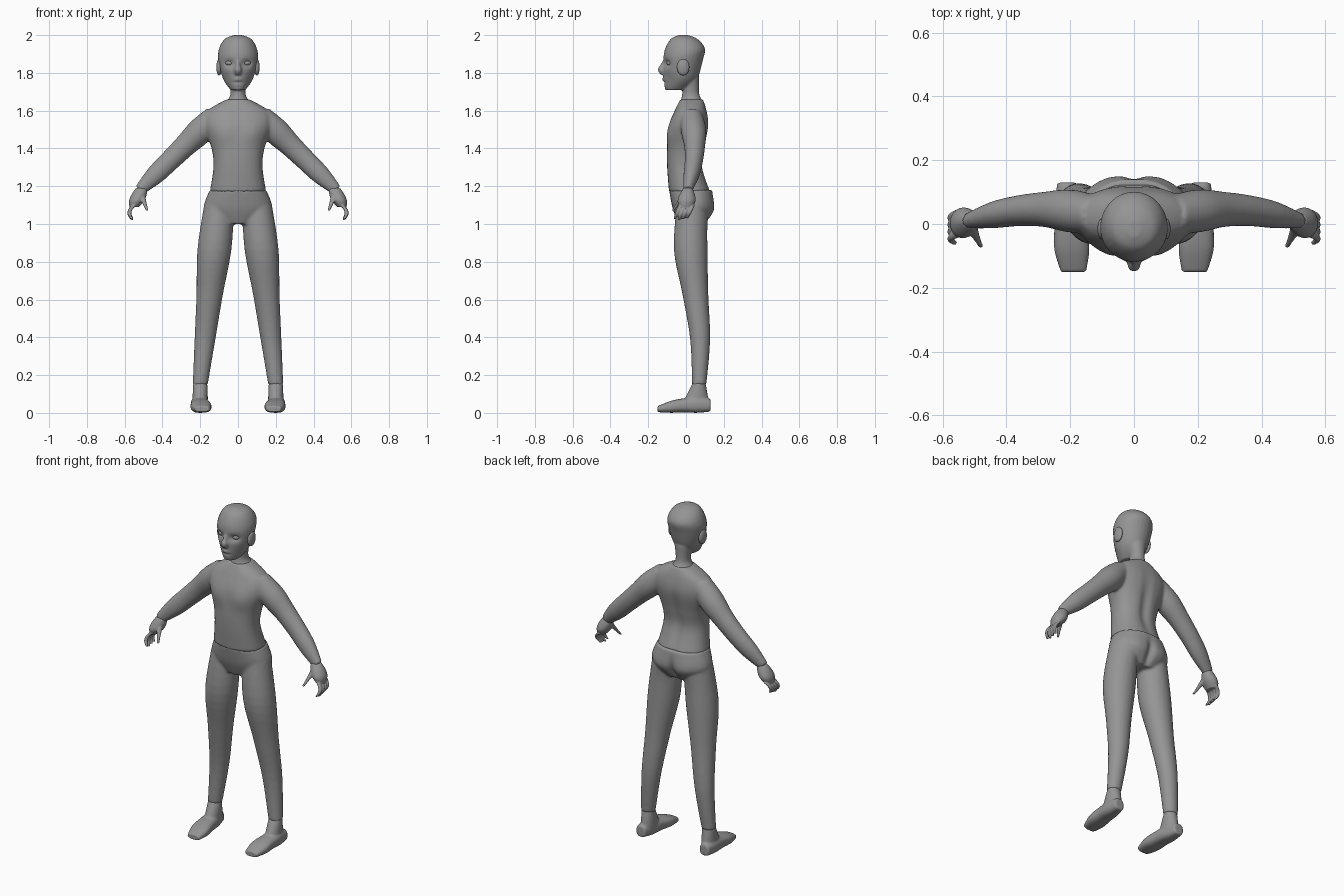
import bpy, bmesh, math
from mathutils import Vector, Matrix

cube = bpy.data.objects.get("Cube")
if cube:
    bpy.data.objects.remove(cube, do_unlink=True)

COLOUR = (0.3, 0.3, 0.3, 1)
grey = bpy.data.materials.new("plain_grey")
grey.use_nodes = True
grey.diffuse_color = COLOUR
grey.node_tree.nodes["Principled BSDF"].inputs["Base Color"].default_value = COLOUR

X, Y, Z = Vector((1, 0, 0)), Vector((0, 1, 0)), Vector((0, 0, 1))
SIDES = {"left": 1, "right": -1}


def blend(rows, steps=5):
    """Smoothly interpolate rows of numbers with a Hermite spline."""
    rows = [Vector(row) for row in rows]
    last = len(rows) - 1
    slopes = [(rows[min(i + 1, last)] - rows[max(i - 1, 0)]) / 2 for i in range(last + 1)]
    result = []
    for i in range(last):
        start, end = rows[i], rows[i + 1]
        for step in range(steps):
            t = step / steps
            ease = t * t * (3 - 2 * t)
            result.append(start.lerp(end, ease) + slopes[i] * (t * (1 - t) ** 2)
                          - slopes[i + 1] * (t * t * (1 - t)))
    return result + [rows[last]]


def loft(bm, rows, u=X, v=Y, side=1, power=2.0, sides=28):
    """Closed tube; each row is a centre and the radii along u and v."""
    rings = []
    for row in blend(rows):
        centre, ru, rv = Vector(row[:3]), row[3], row[4]
        ring = []
        for k in range(sides):
            angle = math.tau * k / sides
            c, s = math.cos(angle), math.sin(angle)
            point = centre + u * math.copysign(abs(c) ** (2 / power), c) * ru
            point += v * math.copysign(abs(s) ** (2 / power), s) * rv
            point.x *= side
            ring.append(bm.verts.new(point))
        rings.append(ring)
    faces = [bm.faces.new(rings[0]), bm.faces.new(rings[-1])]
    for low, high in zip(rings, rings[1:]):
        for k in range(sides):
            faces.append(bm.faces.new((low[k - 1], low[k], high[k], high[k - 1])))
    bmesh.ops.recalc_face_normals(bm, faces=faces)


def upright(bm, rows, power=2.0):
    """Central body loft from rows of height, half width, front and back."""
    loft(bm, [(0, (front + back) / 2, height, half, (back - front) / 2)
              for height, half, front, back in rows], power=power)


def limb(bm, start, end, radii, flat=(1, 1), bow=Vector(), turns=1, **shape):
    """Bowed tube with evenly spaced radii; flat scales its depth from start to end."""
    start, end = Vector(start), Vector(end)
    rows = []
    for i, radius in enumerate(radii):
        t = i / (len(radii) - 1)
        centre = start.lerp(end, t) + bow * math.sin(math.pi * turns * t)
        depth = radius * (flat[0] + (flat[1] - flat[0]) * t)
        rows.append((*centre, radius, depth))
    loft(bm, rows, **shape)


def ball(bm, centre, radii):
    matrix = Matrix.Translation(centre) @ Matrix.Diagonal((*radii, 1))
    bmesh.ops.create_uvsphere(bm, u_segments=24, v_segments=16, radius=1, matrix=matrix)


def finish(name, bm, voxel, smooth=4):
    """Merge the overlapping volumes into one soft skin and shade it."""
    mesh = bpy.data.meshes.new(name)
    bm.to_mesh(mesh)
    bm.free()
    part = bpy.data.objects.new(name, mesh)
    bpy.context.collection.objects.link(part)
    merge = part.modifiers.new("merge", 'REMESH')
    merge.mode, merge.voxel_size = 'VOXEL', voxel
    soften = part.modifiers.new("soften", 'SMOOTH')
    soften.iterations = smooth
    depsgraph = bpy.context.evaluated_depsgraph_get()
    part.data = bpy.data.meshes.new_from_object(part.evaluated_get(depsgraph))
    part.modifiers.clear()
    part.data.materials.clear()
    part.data.materials.append(grey)
    bpy.ops.object.select_all(action='DESELECT')
    part.select_set(True)
    bpy.context.view_layer.objects.active = part
    bpy.ops.object.shade_smooth_by_angle(angle=math.radians(50))
    return part


def press(part, centre, size, push):
    """Push a soft dent or bump into both sides of a part along y."""
    for vert in part.data.vertices:
        x, y, z = vert.co
        offset = Vector((abs(x), y, z)) - Vector(centre)
        distance = sum((d / s) ** 2 for d, s in zip(offset, size))
        vert.co.y += push * math.exp(-distance)


# Shirt: torso with both sleeves
bm = bmesh.new()
upright(bm, [(1.17, .15, -.09, .13), (1.3, .13, -.1, .09), (1.4, .14, -.1, .1),
             (1.52, .18, -.09, .12), (1.6, .16, -.06, .11), (1.66, .06, -.03, .09)], power=2.3)
for side in SIDES.values():
    limb(bm, (.12, .03, 1.57), (.52, .01, 1.18), (.06, .07, .06, .055, .05, .03),
         flat=(1, .8), bow=Y * .025, u=(X + Z).normalized(), side=side)
shirt = finish("shirt", bm, .008)
press(shirt, (.08, -.1, 1.48), (.06, .06, .06), -.01)
press(shirt, (0, .1, 1.36), (.03, .06, .16), -.014)

# Trousers: pelvis with both legs
bm = bmesh.new()
upright(bm, [(1.18, .15, -.09, .14), (1.08, .18, -.07, .145), (1, .1, -.04, .1)], power=2.2)
for side in SIDES.values():
    limb(bm, (.1, .03, 1.1), (.2, .07, .15), (.08, .09, .07, .055, .04),
         flat=(1, .95), bow=Y * -.015, turns=2, side=side)
trousers = finish("trousers", bm, .008)
press(trousers, (.08, .14, 1.06), (.06, .06, .07), .01)
press(trousers, (0, .14, 1.05), (.02, .06, .07), -.02)

# Head with neck and nose, then sockets, cheeks and mouth
bm = bmesh.new()
upright(bm, [(1.65, .06, -.03, .09), (1.69, .04, -.02, .07), (1.78, .05, -.02, .07)])
upright(bm, [(1.71, .04, -.11, 0), (1.77, .08, -.12, .06), (1.87, .105, -.12, .09),
             (1.93, .1, -.11, .1), (1.98, .07, -.08, .06), (2, .02, -.04, .01)])
limb(bm, (0, -.11, 1.87), (0, -.12, 1.79), (.01, .01, .02, .015), bow=Y * -.015)
head = finish("head", bm, .006, 3)
press(head, (.045, -.1, 1.85), (.03, .04, .02), .017)
press(head, (.06, -.08, 1.76), (.03, .05, .04), .008)
press(head, (0, -.12, 1.765), (.02, .03, .01), -.006)
press(head, (0, -.12, 1.75), (.03, .03, .006), .005)

for name, side in SIDES.items():
    # Eye and ear
    bm = bmesh.new()
    ball(bm, (side * .044, -.085, 1.852), (.023, .018, .014))
    finish(name + "_eye", bm, .003, 1)
    bm = bmesh.new()
    ball(bm, (side * .1, -.015, 1.83), (.015, .034, .045))
    finish(name + "_ear", bm, .005, 2)

    # Hand: palm, four curled fingers and thumb
    bm = bmesh.new()
    limb(bm, (.51, .01, 1.19), (.55, 0, 1.09), (.03, .04, .04, .025), flat=(.8, 1.4), side=side)
    for finger in range(4):
        y = .022 * finger - .03
        tip = 1.02 + .005 * abs(finger - 1)
        limb(bm, (.55, y, 1.1), (.56, y - .03, tip), (.012, .011, .01, .007),
             bow=X * .02, side=side, sides=12)
    limb(bm, (.51, -.01, 1.15), (.48, -.07, 1.07), (.02, .014, .01, .007), side=side, sides=12)
    finish(name + "_hand", bm, .004, 2)

    # Foot: ankle running into a long flattened sole
    bm = bmesh.new()
    limb(bm, (.2, .07, .16), (.2, .05, .04), (.037, .04, .04), flat=(.9, 1.8), side=side)
    limb(bm, (.21, .13, .04), (.19, -.15, .02), (.03, .045, .05, .055, .04),
         flat=(1.1, .4), bow=Z * .01, v=Z, side=side, power=2.6)
    foot = finish(name + "_foot", bm, .006, 3)
    for vert in foot.data.vertices:
        vert.co.z = max(vert.co.z, 0)
